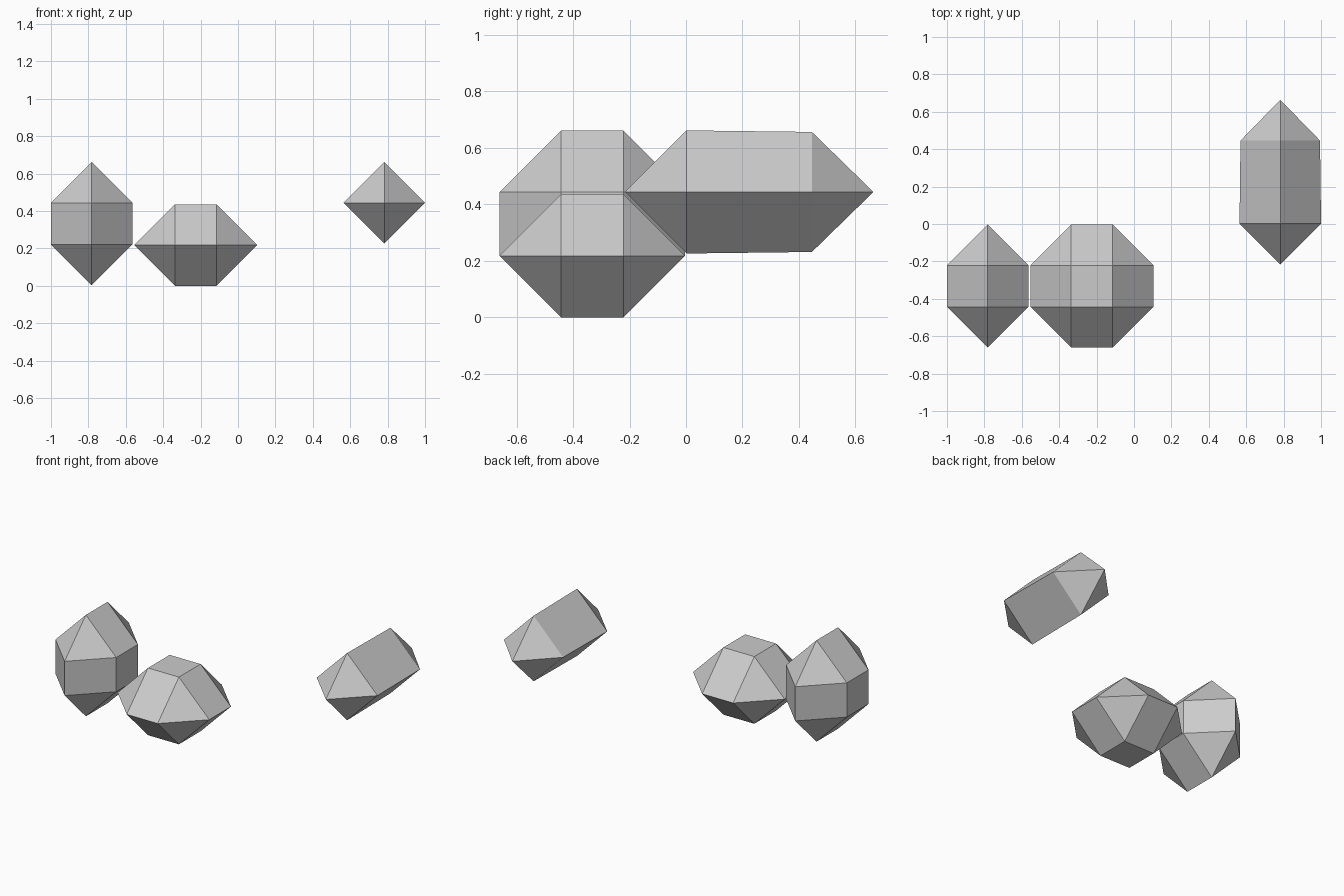
import bpy, bmesh
from itertools import product
from mathutils import Vector

cube = bpy.data.objects.get("Cube")
if cube:
    bpy.data.objects.remove(cube, do_unlink=True)

# Single plain grey
grey = bpy.data.materials.new("plain_grey")
grey.use_nodes = True
colour = (0.6, 0.6, 0.6, 1)
grey.diffuse_color = colour
grey.node_tree.nodes["Principled BSDF"].inputs["Base Color"].default_value = colour


def stretched_octahedron(name, centre, core, radius, back_scale=1.0):
    """Octahedron swept over a box core (half sizes), optionally tapered at the back."""
    points = set()
    for axis in range(3):
        for signs in product((-1, 1), repeat=3):
            p = [s * h for s, h in zip(signs, core)]
            taper = back_scale if axis != 1 and p[1] > 0 else 1
            p[axis] += signs[axis] * radius * taper
            points.add(tuple(round(c, 5) + 0.0 for c in p))
    bm = bmesh.new()
    for p in sorted(points):
        bm.verts.new(p)
    bmesh.ops.convex_hull(bm, input=bm.verts[:])
    # Merge coplanar triangles into clean flat facets
    bmesh.ops.dissolve_limit(bm, angle_limit=0.01, verts=bm.verts[:], edges=bm.edges[:])
    bmesh.ops.recalc_face_normals(bm, faces=bm.faces[:])
    mesh = bpy.data.meshes.new(name)
    bm.to_mesh(mesh)
    bm.free()
    mesh.materials.append(grey)
    obj = bpy.data.objects.new(name, mesh)
    obj.location = Vector(centre)
    bpy.context.scene.collection.objects.link(obj)
    return obj


R = 0.218   # facet reach
H = 0.111   # half of one core step

# Upright gem, flat gem and long gem
stretched_octahedron("upright_gem", (-0.782, -0.332, 0.332), (0, H, H), R)
stretched_octahedron("flat_gem", (-0.225, -0.332, R), (H, H, 0), R)
stretched_octahedron("long_gem", (0.782, 0.224, 0.444), (0, 2 * H, 0), R, 0.975)
